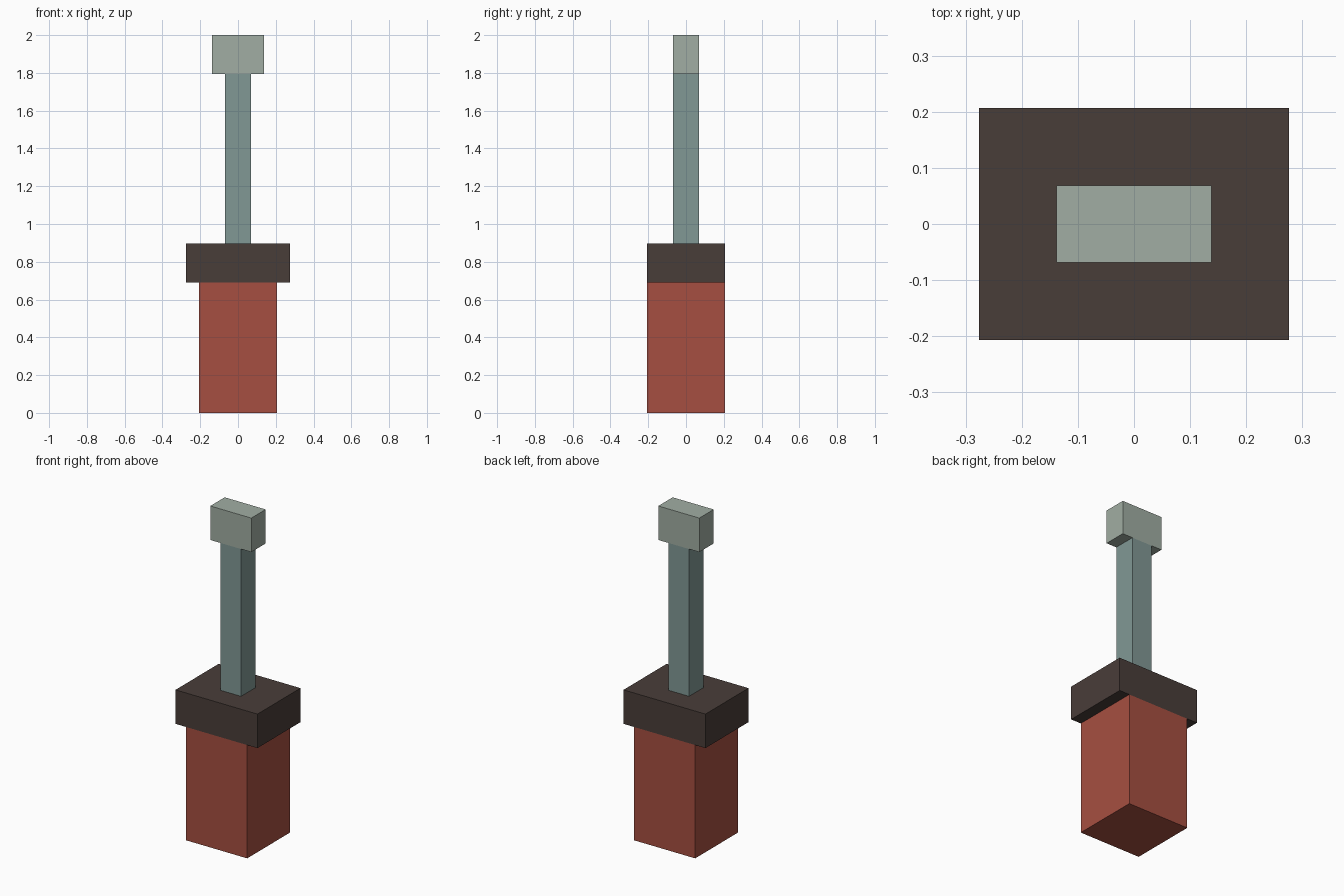
import bpy

if "Cube" in bpy.data.objects:
    bpy.data.objects.remove(bpy.data.objects["Cube"])

U = 2 / 29  # the model sits on a whole-number grid, 29 steps tall


def linear(c):
    c /= 255
    return c / 12.92 if c <= 0.04045 else ((c + 0.055) / 1.055) ** 2.4


def block(name, size, bottom, rgb):
    """Box centred on the z axis; size and bottom in grid steps."""
    sx, sy, sz = size
    bpy.ops.mesh.primitive_cube_add(size=1, location=(0, 0, (bottom + sz / 2) * U))
    ob = bpy.context.object
    ob.name = name
    ob.scale = (sx * U, sy * U, sz * U)
    bpy.ops.object.transform_apply(location=False, rotation=False, scale=True)
    mat = bpy.data.materials.new(name + "_colour")
    mat.diffuse_color = (*map(linear, rgb), 1)
    mat.use_nodes = True
    mat.node_tree.nodes["Principled BSDF"].inputs["Base Color"].default_value = mat.diffuse_color
    ob.data.materials.append(mat)
    return ob


# Stacked from the ground up
block("handle", (6, 6, 10), 0, (166, 79, 65))
block("collar", (8, 6, 3), 10, (73, 61, 57))
block("shaft", (2, 2, 13), 13, (129, 152, 149))
block("tip", (4, 2, 3), 26, (161, 174, 163))
